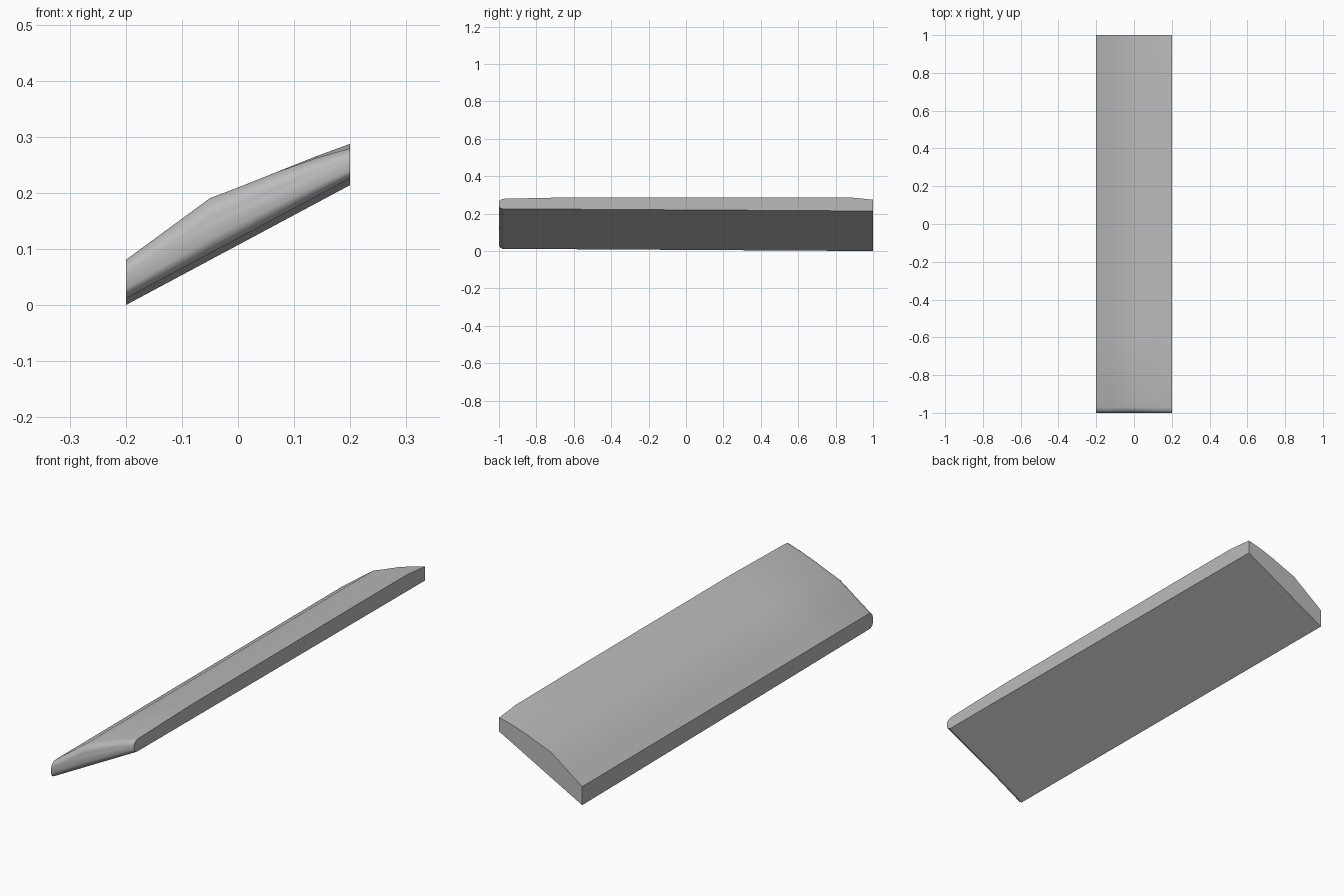
import bpy, bmesh

if "Cube" in bpy.data.objects:
    bpy.data.objects.remove(bpy.data.objects["Cube"])

grey = bpy.data.materials.new("plain grey")
grey.diffuse_color = (0.5, 0.5, 0.5, 1)
grey.use_nodes = True
grey.node_tree.nodes["Principled BSDF"].inputs["Base Color"].default_value = grey.diffuse_color

# Cross-section: x and top height; the underside is one sloping line
TOP = [(-0.2, 0.083), (-0.125, 0.138), (-0.05, 0.193), (0.0, 0.212),
       (0.07, 0.240), (0.14, 0.268), (0.2, 0.290)]

# Stations along y: position, top inset, bottom inset (fractions of thickness),
# drop of the high edge
STATIONS = [(-1.0, 0.34, 0.26, 0.008), (-0.997, 0.21, 0.14, 0.008),
            (-0.99, 0.11, 0.06, 0.008), (-0.982, 0.04, 0.0, 0.008),
            (-0.97, 0.0, 0.0, 0.008), (-0.6, 0, 0, 0), (0.0, 0, 0, 0),
            (0.6, 0, 0, 0), (0.88, 0, 0, 0.001), (1.0, 0, 0, 0.013)]


def ring(bm, y, t, b, drop):
    upper, lower = [], []
    for x, z in TOP:
        base = 0.0085 - 0.006 * y + (x + 0.2) * 0.535
        z -= drop * max(0, (x - 0.1) / 0.1)
        h = z - base
        upper.append(bm.verts.new((x, y, z - t * h)))
        lower.append(bm.verts.new((x, y, base + b * h)))
    return lower + upper[::-1]


# Lofted slab with a rounded front end and flat back end
bm = bmesh.new()
rings = [ring(bm, *s) for s in STATIONS]
n = len(rings[0])
for r0, r1 in zip(rings, rings[1:]):
    for i in range(n):
        j = (i + 1) % n
        bm.faces.new((r0[i], r0[j], r1[j], r1[i]))
bm.faces.new(rings[0])
bm.faces.new(rings[-1])
bmesh.ops.recalc_face_normals(bm, faces=bm.faces)
zmin = min(v.co.z for v in bm.verts)
bmesh.ops.translate(bm, verts=bm.verts, vec=(0, 0, -zmin))

mesh = bpy.data.meshes.new("curved_slab")
bm.to_mesh(mesh)
bm.free()
mesh.materials.append(grey)
slab = bpy.data.objects.new("curved_slab", mesh)
bpy.context.collection.objects.link(slab)
bpy.context.view_layer.objects.active = slab
slab.select_set(True)
bpy.ops.object.shade_smooth_by_angle(angle=0.7)
